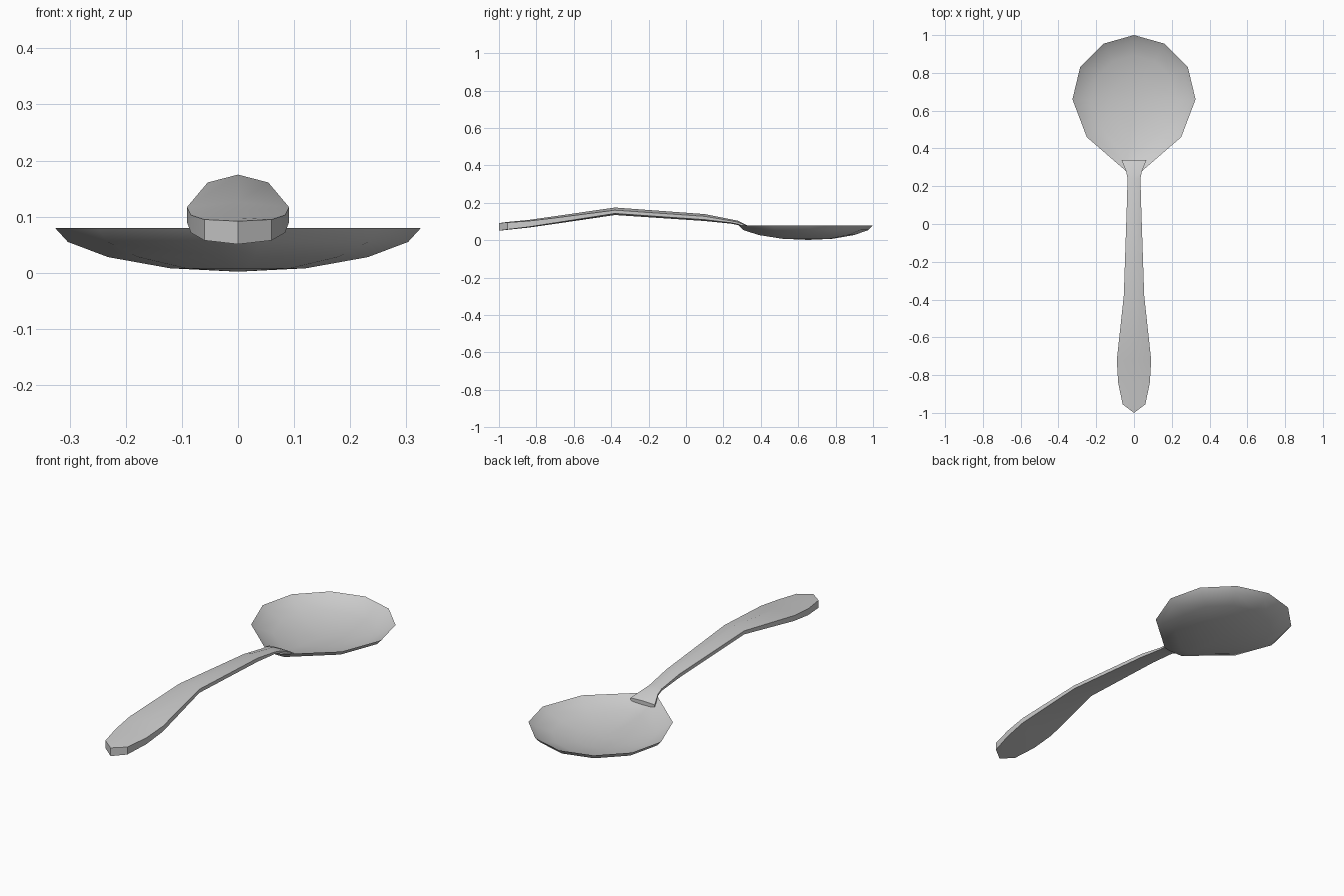
import bpy, bmesh, math
from mathutils import Vector

if "Cube" in bpy.data.objects:
    bpy.data.objects.remove(bpy.data.objects["Cube"])


def finish(bm, name, angle):
    """Turn a bmesh into a smooth-shaded object."""
    bmesh.ops.remove_doubles(bm, verts=bm.verts, dist=0.0005)
    bmesh.ops.recalc_face_normals(bm, faces=bm.faces)
    me = bpy.data.meshes.new(name)
    bm.to_mesh(me)
    bm.free()
    ob = bpy.data.objects.new(name, me)
    bpy.context.collection.objects.link(ob)
    bpy.ops.object.select_all(action='DESELECT')
    ob.select_set(True)
    bpy.context.view_layer.objects.active = ob
    bpy.ops.object.shade_smooth_by_angle(angle=math.radians(angle))
    return ob


def loft(bm, rings):
    """Bridge neighbouring closed rings with quads."""
    for a, b in zip(rings, rings[1:]):
        n = len(a)
        for i in range(n):
            j = (i + 1) % n
            bm.faces.new((a[i], a[j], b[j], b[i]))


# Bowl: faceted rim outline scaled down into a shallow dish, outside and inside
half = [(0.16, 0.955), (0.285, 0.83), (0.326, 0.66), (0.25, 0.46), (0.042, 0.28)]
outline = [(0, 1.0)] + half + [(-x, y) for x, y in reversed(half)]
outer = [(0.37, 0.008), (0.71, 0.028), (0.93, 0.055), (1.0, 0.08)]
inner = [(0.91, 0.060), (0.69, 0.034), (0.36, 0.015)]
CY = 0.655

bm = bmesh.new()
rings = [[bm.verts.new((x * s, CY + (y - CY) * s, z)) for x, y in outline]
         for s, z in outer + inner]
loft(bm, rings)
for ring, z in ((rings[0], 0.002), (rings[-1], 0.009)):
    centre = bm.verts.new((0, CY, z))
    for i, v in enumerate(ring):
        bm.faces.new((v, ring[(i + 1) % len(ring)], centre))
finish(bm, "bowl", 40)

# Handle: crowned six-sided section swept along an arched path
# (y, half width, top z, bottom z, crown)
stations = [
    (-0.955, 0.060, 0.098, 0.056, 0.003),
    (-0.84, 0.084, 0.109, 0.068, 0.006),
    (-0.72, 0.091, 0.126, 0.085, 0.009),
    (-0.38, 0.054, 0.175, 0.135, 0.014),
    (0.10, 0.038, 0.140, 0.103, 0.012),
    (0.24, 0.034, 0.112, 0.089, 0.008),
    (0.28, 0.042, 0.104, 0.081, 0.008),
    (0.34, 0.066, 0.074, 0.054, 0.003),
]
bm = bmesh.new()
rings = []
for y, w, t, b, c in stations:
    rings.append([bm.verts.new(p) for p in (
        (0, y, t), (w, y, t - c), (w, y, b + c * 0.6),
        (0, y, b), (-w, y, b + c * 0.6), (-w, y, t - c))])
loft(bm, rings)
bm.faces.new(rings[-1])
# Pointed tip
top, bot = bm.verts.new((0, -1.0, 0.092)), bm.verts.new((0, -1.0, 0.051))
r = rings[0]
bm.faces.new((r[0], r[1], top))
bm.faces.new((r[5], r[0], top))
bm.faces.new((r[1], r[2], bot, top))
bm.faces.new((r[4], r[5], top, bot))
bm.faces.new((r[2], r[3], bot))
bm.faces.new((r[3], r[4], bot))
finish(bm, "handle", 40)
